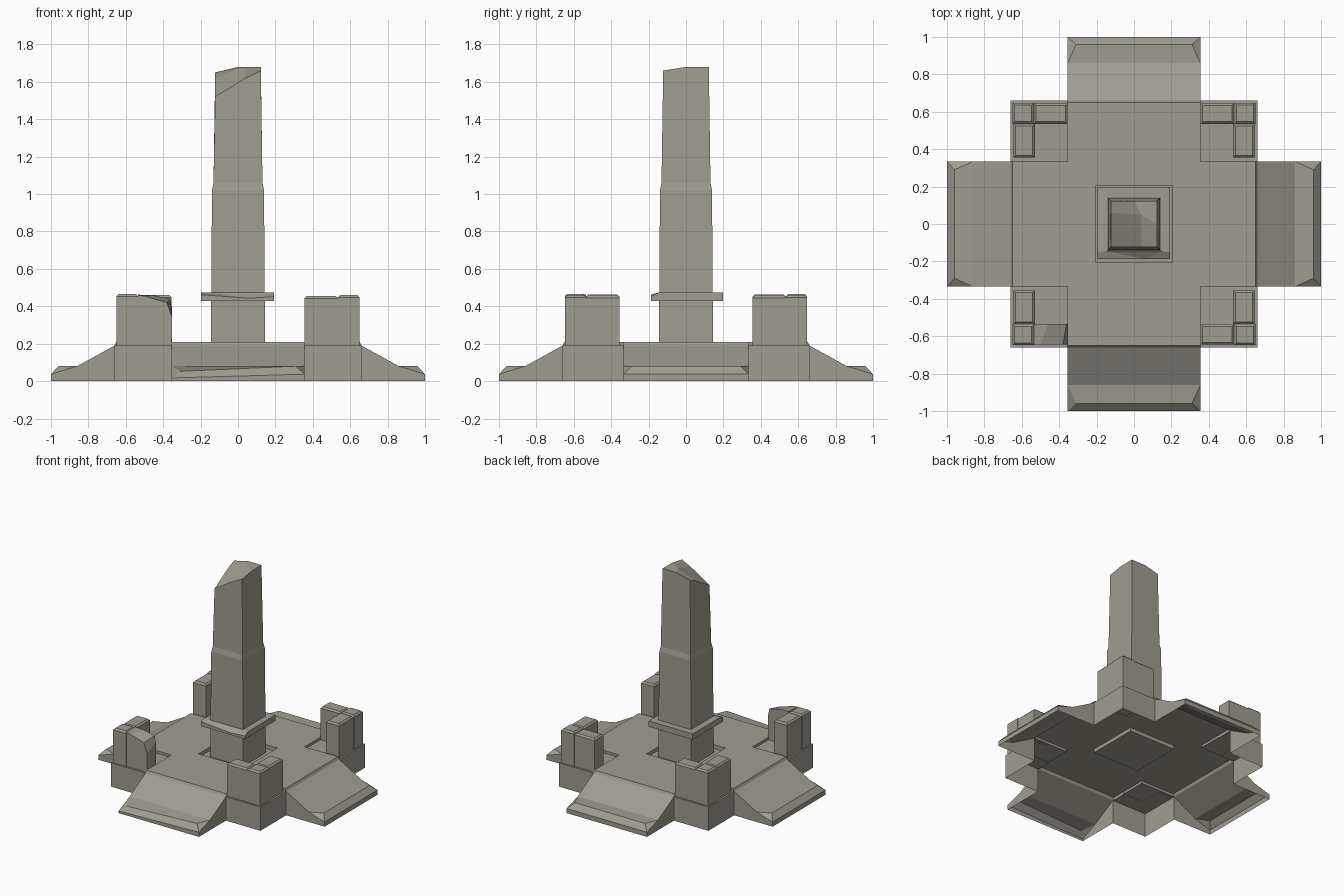
import bpy, bmesh, math

if "Cube" in bpy.data.objects:
    bpy.data.objects.remove(bpy.data.objects["Cube"])

stone = bpy.data.materials.new("weathered grey stone")
stone.diffuse_color = (0.35, 0.335, 0.285, 1)
stone.use_nodes = True
stone.node_tree.nodes["Principled BSDF"].inputs["Base Color"].default_value = stone.diffuse_color


def make(name, verts, faces):
    me = bpy.data.meshes.new(name)
    me.from_pydata(verts, [], faces)
    bm = bmesh.new()
    bm.from_mesh(me)
    bmesh.ops.recalc_face_normals(bm, faces=bm.faces)
    bm.to_mesh(me)
    bm.free()
    me.materials.append(stone)
    ob = bpy.data.objects.new(name, me)
    bpy.context.collection.objects.link(ob)
    return ob


def loft(name, rings, top=True, bottom=True):
    """Skin between rings with equal point counts."""
    n = len(rings[0])
    verts = [p for r in rings for p in r]
    faces = []
    for k in range(len(rings) - 1):
        for i in range(n):
            j = (i + 1) % n
            faces.append((k*n + i, k*n + j, (k+1)*n + j, (k+1)*n + i))
    if bottom:
        faces.append(tuple(range(n))[::-1])
    if top:
        faces.append(tuple(range(len(verts) - n, len(verts))))
    return make(name, verts, faces)


def rect(x0, x1, y0, y1, z):
    return [(x0, y0, z), (x1, y0, z), (x1, y1, z), (x0, y1, z)]


# Cross-shaped deck with chamfered rim and a shallow square pit
A, B, R, Z = 0.355, 0.335, 0.65, 0.21
bm = bmesh.new()
xs, ys = [-R, -A, -0.205, 0.205, A, R], [-R, -B, -0.205, 0.205, B, R]
grid = [[bm.verts.new((x, y, Z)) for y in ys] for x in xs]
for i in range(5):
    for j in range(5):
        if (i in (0, 4) and j in (0, 4)) or (i == 2 and j == 2):
            continue
        bm.faces.new((grid[i][j], grid[i+1][j], grid[i+1][j+1], grid[i][j+1]))
bmesh.ops.delete(bm, geom=[v for v in bm.verts if not v.link_faces], context='VERTS')
rim = [e for e in bm.edges if e.is_boundary]
new = bmesh.ops.extrude_edge_only(bm, edges=rim)["geom"]
pit = []
for v in [g for g in new if isinstance(g, bmesh.types.BMVert)]:
    if max(abs(v.co.x), abs(v.co.y)) < 0.25:
        v.co.z = 0.18
        pit.append(v)
    else:
        v.co.z = 0.19
        for k in (0, 1):
            if abs(v.co[k]) > 0.6:
                v.co[k] = math.copysign(0.66, v.co[k])
pit.sort(key=lambda v: math.atan2(v.co.y, v.co.x))
bm.faces.new(pit)
bmesh.ops.dissolve_limit(bm, angle_limit=0.001, verts=bm.verts[:], edges=bm.edges[:])
bmesh.ops.recalc_face_normals(bm, faces=bm.faces)
me = bpy.data.meshes.new("deck")
bm.to_mesh(me)
bm.free()
me.materials.append(stone)
bpy.context.collection.objects.link(bpy.data.objects.new("deck", me))

# Corner plinths: top and the two outer walls, open below
for sx in (-1, 1):
    for sy in (-1, 1):
        p = [(sx*a, sy*b, z) for z in (0.19, 0)
             for a, b in ((A, B), (0.66, B), (0.66, 0.66), (A, 0.66))]
        make("corner_plinth", p, [(0, 1, 2, 3), (1, 5, 6, 2), (2, 6, 7, 3)])


# Ramps with a bevelled lip, open below
def ramp(name, w, turn, left=(0.037, 0.08), right=(0.037, 0.08)):
    v = []
    for s, (ze, zl) in ((-1, left), (1, right)):
        v += [(s*w, -0.66, 0.19), (s*w, -0.86, 0.08), (s*(w - 0.045), -0.96, zl),
              (s*w, -1, ze), (s*w, -1, 0), (s*w, -0.66, 0)]
    faces = [(i, i + 1, i + 7, i + 6) for i in range(4)]
    faces += [(1, 3, 2), (7, 8, 9), (0, 5, 4, 3, 1), (6, 7, 9, 10, 11)]
    c, s = round(math.cos(turn)), round(math.sin(turn))
    make(name, [(c*x - s*y, s*x + c*y, z) for x, y, z in v], faces)


ramp("front_ramp", A, 0, (0.017, 0.052), (0.037, 0.08))
ramp("right_ramp", B, math.pi/2)
ramp("back_ramp", A, math.pi)
ramp("left_ramp", B, -math.pi/2)


# L-shaped corner walls, each of three bevelled stones
def block(name, xa, xb, ya, yb, z, b=0.012):
    x0, x1, y0, y1 = min(xa, xb), max(xa, xb), min(ya, yb), max(ya, yb)
    loft(name, [rect(x0, x1, y0, y1, 0.185), rect(x0, x1, y0, y1, z - b),
                rect(x0 + b, x1 - b, y0 + b, y1 - b, z)])


for sx in (-1, 1):
    for sy in (-1, 1):
        h = 0.465 if sx < 0 else 0.46
        block("wall_corner_stone", sx*0.535, sx*0.65, sy*0.535, sy*0.648, h)
        block("wall_side_stone", sx*0.53, sx*0.645, sy*0.355, sy*0.535, h - 0.003)
        if (sx, sy) != (-1, -1):
            block("wall_cross_stone", sx*0.355, sx*0.535, sy*0.535, sy*0.645, h - 0.005)
# Broken stone at the front left
prof = [(-0.535, 0.185), (-0.355, 0.185), (-0.352, 0.34), (-0.38, 0.42),
        (-0.50, 0.455), (-0.535, 0.46)]
back = [(-0.535, 0.185), (-0.352, 0.185), (-0.352, 0.39), (-0.362, 0.44),
        (-0.46, 0.46), (-0.535, 0.462)]
loft("broken_wall_stone", [[(x, -0.645, z) for x, z in prof],
                           [(x, -0.535, z) for x, z in back]])

# Obelisk shaft: two tapering stages
def sq(h, z):
    return rect(-h, h, -h, h, z)


loft("obelisk_lower_shaft", [sq(0.145, 0.18), sq(0.139, 1.02), sq(0.131, 1.06)],
     top=False, bottom=False)

# Upper shaft with a broken, faceted top
t = 0.122
up = [(-t, t, 1.65), (0, t, 1.68), (t, t, 1.68), (t, 0, 1.68), (t, -t, 1.66),
      (0.04, -t, 1.62), (-t, -t, 1.52), (-t, 0.06, 1.625), (0.04, 0.05, 1.68)]
low = sq(0.131, 1.06)
make("obelisk_broken_top", up + low,
     [(0, 7, 8, 1), (1, 8, 3, 2), (7, 6, 5, 8), (5, 4, 3, 8),
      (9, 10, 4, 5, 6), (10, 11, 2, 3, 4), (11, 12, 0, 1, 2), (12, 9, 6, 7, 0)])

# Collar around the shaft, front top edge chipped
cv = rect(-0.197, 0.193, -0.187, 0.197, 0.427) + [
    (-0.197, -0.187, 0.462), (0.193, -0.187, 0.452), (0.193, 0.197, 0.473),
    (-0.197, 0.197, 0.473), (0.06, -0.187, 0.443), (0.15, -0.145, 0.473),
    (-0.15, -0.145, 0.473), (0.193, -0.15, 0.473), (-0.197, -0.15, 0.473)]
make("collar", cv, [(0, 3, 2, 1), (0, 1, 5, 8, 4), (1, 2, 6, 11, 5), (2, 3, 7, 6),
                    (3, 0, 4, 12, 7), (4, 8, 10), (8, 9, 10), (8, 5, 9), (5, 11, 9),
                    (4, 10, 12), (12, 10, 9, 11, 6, 7)])
